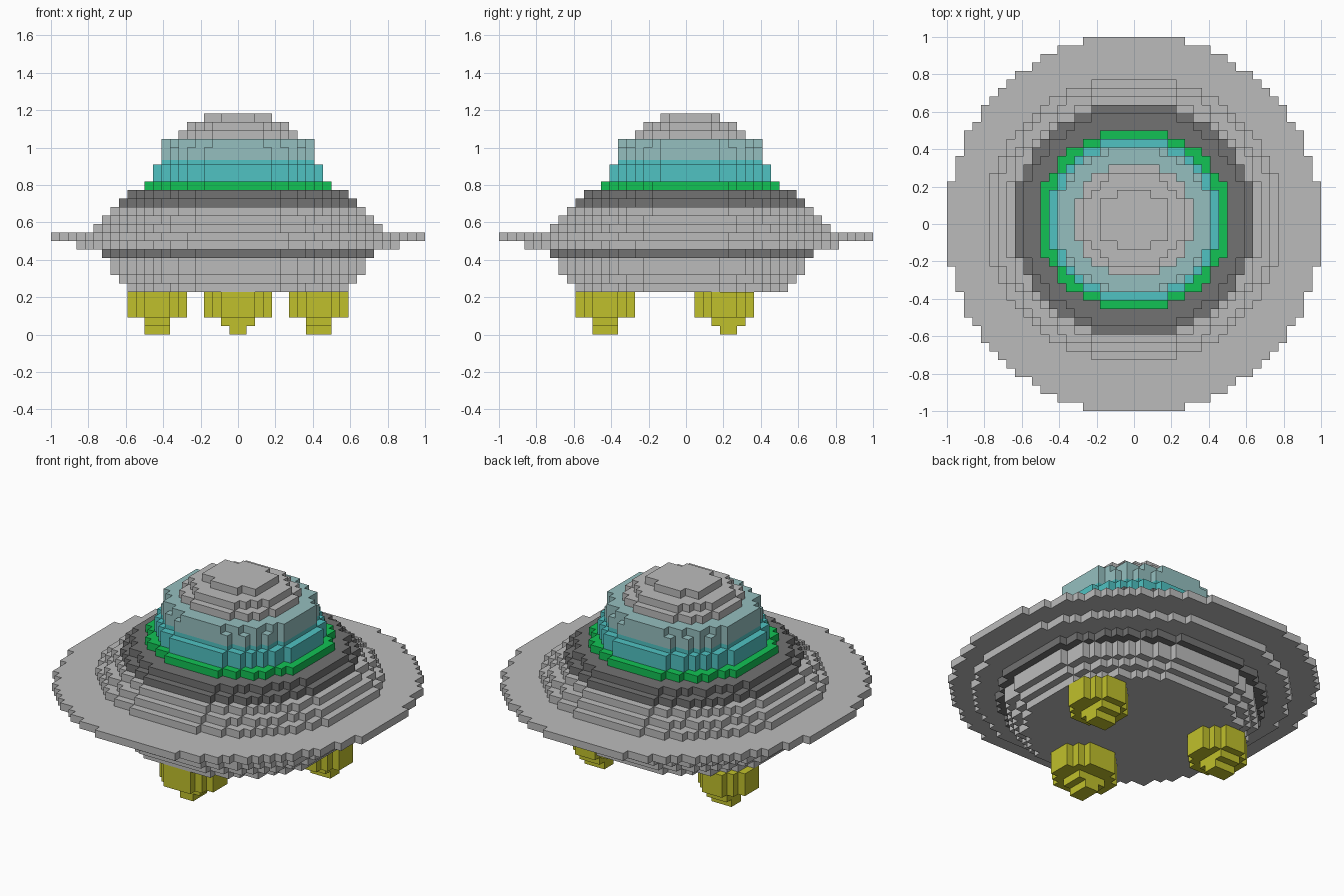
import bpy, bmesh

if "Cube" in bpy.data.objects:
    bpy.data.objects.remove(bpy.data.objects["Cube"], do_unlink=True)

U = 2 / 44  # edge length of one block


def material(name, rgb):
    m = bpy.data.materials.new(name)
    m.use_nodes = True
    col = (*rgb, 1)
    m.diffuse_color = col
    m.node_tree.nodes["Principled BSDF"].inputs["Base Color"].default_value = col
    return m


GREY = material("light grey", (0.50, 0.50, 0.50))
DARK = material("dark grey", (0.17, 0.17, 0.17))
GREEN = material("green", (0.006, 0.54, 0.09))
CYAN = material("cyan", (0.08, 0.54, 0.54))
PALE = material("pale cyan", (0.30, 0.52, 0.52))
YELLOW = material("yellow", (0.53, 0.53, 0.025))


def add_slab(bm, nx, ny, cx, cy, z0, z1, pad):
    """Extrude an elliptical patch of blocks, nx by ny, from z0 to z1 (block units).
    pad widens the ellipse; None keeps the full rectangle."""
    verts, faces = {}, []

    def vert(i, j):
        if (i, j) not in verts:
            verts[i, j] = bm.verts.new(((cx + i - nx / 2) * U, (cy + j - ny / 2) * U, z0 * U))
        return verts[i, j]

    for i in range(nx):
        for j in range(ny):
            x, y = i + 0.5 - nx / 2, j + 0.5 - ny / 2
            if pad is None or (x / (nx / 2 + pad[0])) ** 2 + (y / (ny / 2 + pad[1])) ** 2 < 1:
                faces.append(bm.faces.new([vert(i, j), vert(i + 1, j),
                                           vert(i + 1, j + 1), vert(i, j + 1)]))
    geom = bmesh.ops.extrude_face_region(bm, geom=faces, use_keep_orig=True)["geom"]
    tops = [g for g in geom if isinstance(g, bmesh.types.BMVert)]
    bmesh.ops.translate(bm, verts=tops, vec=(0, 0, (z1 - z0) * U))


def part(name, mat, slabs):
    bm = bmesh.new()
    for s in slabs:
        add_slab(bm, *s)
    bmesh.ops.recalc_face_normals(bm, faces=bm.faces)
    me = bpy.data.meshes.new(name)
    bm.to_mesh(me)
    bm.free()
    me.materials.append(mat)
    bpy.context.collection.objects.link(bpy.data.objects.new(name, me))


def tier(half, z0, z1, side, pad=0.35):
    """Round tier, one block shorter in y and shifted half a block to one side."""
    return (2 * half, 2 * half - 1, 0, 0.5 * side, z0, z1, (pad, pad))


# Underside, stepping inwards towards the bottom
part("lower_hull", GREY, [tier(13, 5, 6, -1), tier(14, 6, 7, -1), tier(15, 7, 9, -1)])
part("lower_band", DARK, [tier(16, 9, 10, -1)])
part("under_rim", GREY, [tier(19, 10, 11, -1)])

# Wide thin rim
part("rim", GREY, [(44, 44, 0, 0, 11, 12, (0.15, 0.35))])

# Upper hull
part("upper_hull", GREY, [tier(17, 12, 13, 1), tier(16, 13, 14, 1), tier(15, 14, 15, 1)])
part("upper_band", DARK, [tier(14, 15, 16, 1), tier(13, 16, 17, 1)])
part("green_ring", GREEN, [tier(11, 17, 18, 1)])

# Glass dome and its cap
part("dome_lower_glass", CYAN, [tier(10, 18, 20, 1), tier(9, 20, 20.55, 1)])
part("dome_upper_glass", PALE, [tier(9, 20.55, 22, 1), tier(9, 22, 23, 1, 0.1)])
part("dome_cap", GREY, [tier(7, 23, 24, 1, 0.2), tier(6, 24, 25, 1, 0.2), tier(4, 25, 26, 1, 0.2)])

# Three landing legs: round pads with stepped feet
LEG = (0.1, 0.1)
part("front_leg", YELLOW, [(8, 7, 0, -9.5, 2, 5, LEG),
                           (4, 3, 0, -9.5, 1, 2, None),
                           (2, 3, 0, -9.5, 0, 1, None)])
for name, s in (("left_leg", 1), ("right_leg", -1)):
    part(name, YELLOW, [(7, 7, s * 9.5, 4.5, 2, 5, LEG),
                        (3, 4, s * 9.5, 5, 1, 2, None),
                        (3, 2, s * 9.5, 5, 0, 1, None)])
